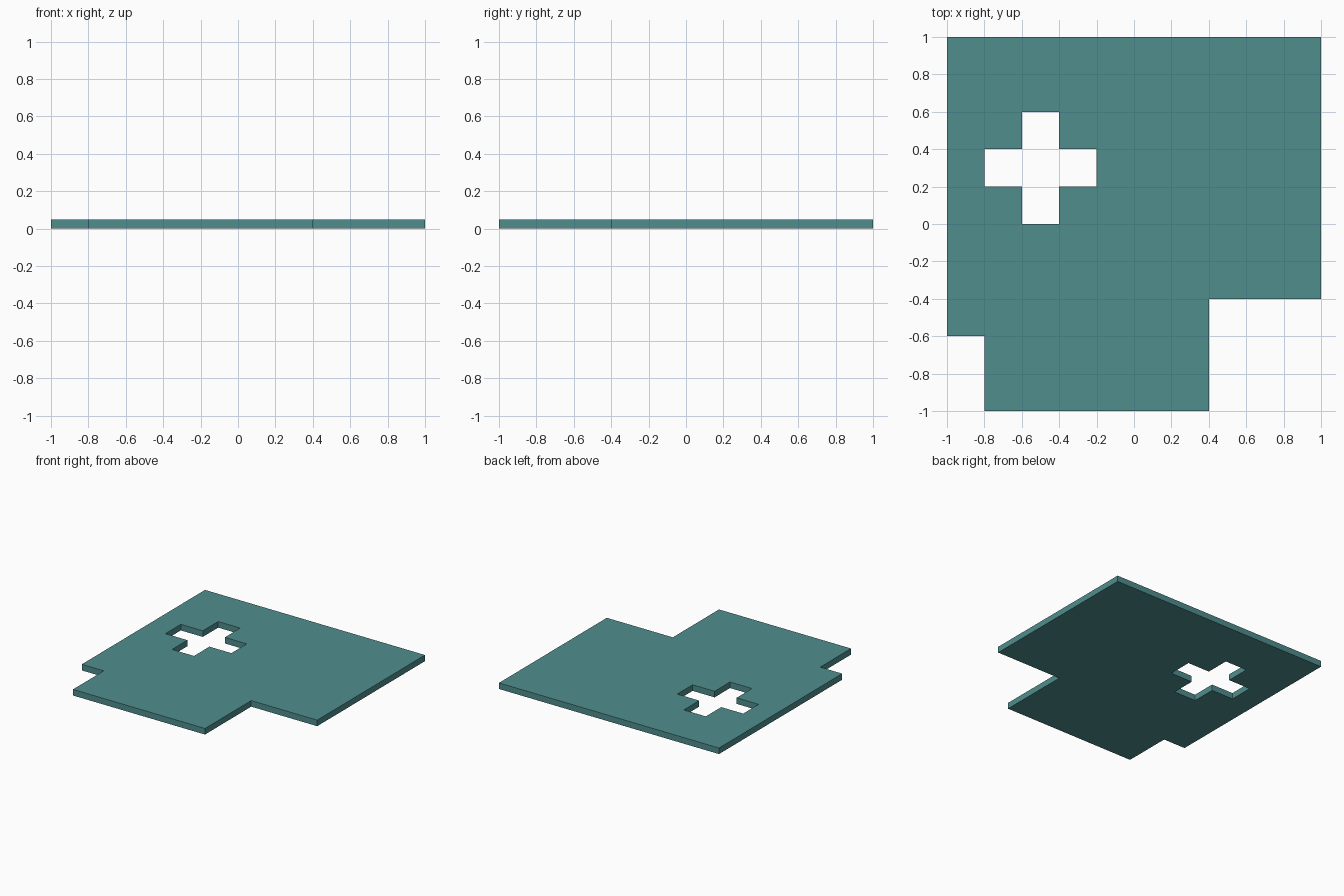
import bpy, bmesh

if "Cube" in bpy.data.objects:
    bpy.data.objects.remove(bpy.data.objects["Cube"])

THICKNESS = 0.05

# Outer outline with two notched front corners
outline = [(-1, 1), (-1, -0.6), (-0.8, -0.6), (-0.8, -1),
           (0.4, -1), (0.4, -0.4), (1, -0.4), (1, 1)]

# Plus-shaped hole, one arm rotated four times about its centre
cx, cy, half, reach = -0.5, 0.3, 0.1, 0.3
arm = [(reach, -half), (reach, half), (half, half)]
hole = []
for _ in range(4):
    hole += [(cx + x, cy + y) for x, y in arm]
    arm = [(-y, x) for x, y in arm]


def add_loop(bm, points):
    verts = [bm.verts.new((x, y, 0)) for x, y in points]
    return [bm.edges.new((v, verts[(i + 1) % len(verts)])) for i, v in enumerate(verts)]


# Flat plate: fill between the loops, then extrude upward
bm = bmesh.new()
edges = add_loop(bm, outline) + add_loop(bm, hole)
bmesh.ops.triangle_fill(bm, edges=edges, use_beauty=True, normal=(0, 0, 1))
top = bmesh.ops.extrude_face_region(bm, geom=bm.faces[:])["geom"]
bmesh.ops.translate(bm, vec=(0, 0, THICKNESS),
                    verts=[g for g in top if isinstance(g, bmesh.types.BMVert)])
bmesh.ops.recalc_face_normals(bm, faces=bm.faces[:])

mesh = bpy.data.meshes.new("floor_plate")
bm.to_mesh(mesh)
bm.free()
plate = bpy.data.objects.new("floor_plate", mesh)
bpy.context.collection.objects.link(plate)

# Teal finish
teal = bpy.data.materials.new("teal")
teal.diffuse_color = (0.08, 0.27, 0.27, 1)
teal.use_nodes = True
teal.node_tree.nodes["Principled BSDF"].inputs["Base Color"].default_value = teal.diffuse_color
mesh.materials.append(teal)
